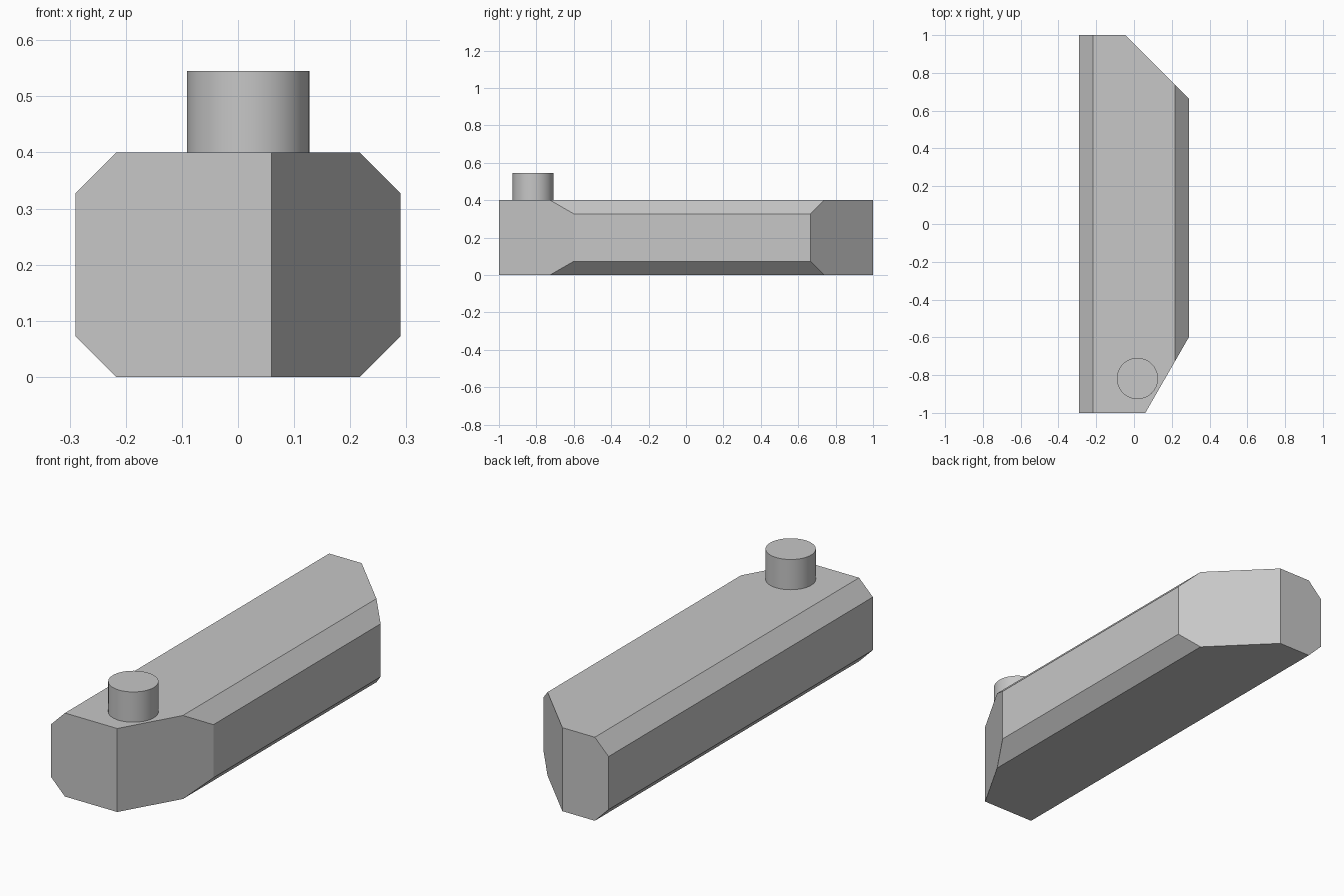
import bpy
import bmesh
from mathutils import Vector

default_cube = bpy.data.objects.get("Cube")
if default_cube:
    bpy.data.objects.remove(default_cube, do_unlink=True)

# Single plain grey
grey = bpy.data.materials.new("light_grey")
grey.use_nodes = True
grey.diffuse_color = (0.57, 0.57, 0.57, 1)
grey.node_tree.nodes["Principled BSDF"].inputs["Base Color"].default_value = grey.diffuse_color

WIDTH, HEIGHT, CHAMFER = 0.29, 0.4, 0.073


def slice_corner(bm, start, end):
    """Cut off everything right of the plan line start -> end and cap the cut."""
    a, b = Vector((*start, 0)), Vector((*end, 0))
    along = b - a
    outward = Vector((along.y, -along.x, 0)).normalized()
    cut = bmesh.ops.bisect_plane(bm, geom=bm.verts[:] + bm.edges[:] + bm.faces[:],
                                 plane_co=a, plane_no=outward, clear_outer=True)
    edges = [e for e in cut["geom_cut"] if isinstance(e, bmesh.types.BMEdge)]
    bmesh.ops.contextual_create(bm, geom=edges)


# Body: chamfered bar with both left corners sliced off
bm = bmesh.new()
corners = []
for sx, top in ((-1, 0), (1, 0), (1, 1), (-1, 1)):
    z = HEIGHT if top else 0
    z_in = HEIGHT - CHAMFER if top else CHAMFER
    pair = [(sx * (WIDTH - CHAMFER), z), (sx * WIDTH, z_in)]
    corners += pair if (sx > 0) != bool(top) else pair[::-1]
face = bm.faces.new([bm.verts.new((x, -1, z)) for x, z in corners])
extruded = bmesh.ops.extrude_face_region(bm, geom=[face], use_keep_orig=True)
bmesh.ops.translate(bm, vec=(0, 2, 0),
                    verts=[v for v in extruded["geom"] if isinstance(v, bmesh.types.BMVert)])
slice_corner(bm, (0.06, -1), (WIDTH, -0.6))
slice_corner(bm, (WIDTH, 0.665), (-0.045, 1))
bmesh.ops.recalc_face_normals(bm, faces=bm.faces[:])
mesh = bpy.data.meshes.new("body")
bm.to_mesh(mesh)
bm.free()
mesh.materials.append(grey)
body = bpy.data.objects.new("body", mesh)
bpy.context.collection.objects.link(body)

# Round peg standing on the front end
PEG_TOP = 0.545
bpy.ops.mesh.primitive_cylinder_add(vertices=64, radius=0.109, depth=PEG_TOP - HEIGHT,
                                    location=(0.018, -0.818, (PEG_TOP + HEIGHT) / 2))
peg = bpy.context.object
peg.name = "peg"
peg.data.materials.append(grey)
bpy.ops.object.shade_smooth_by_angle()
